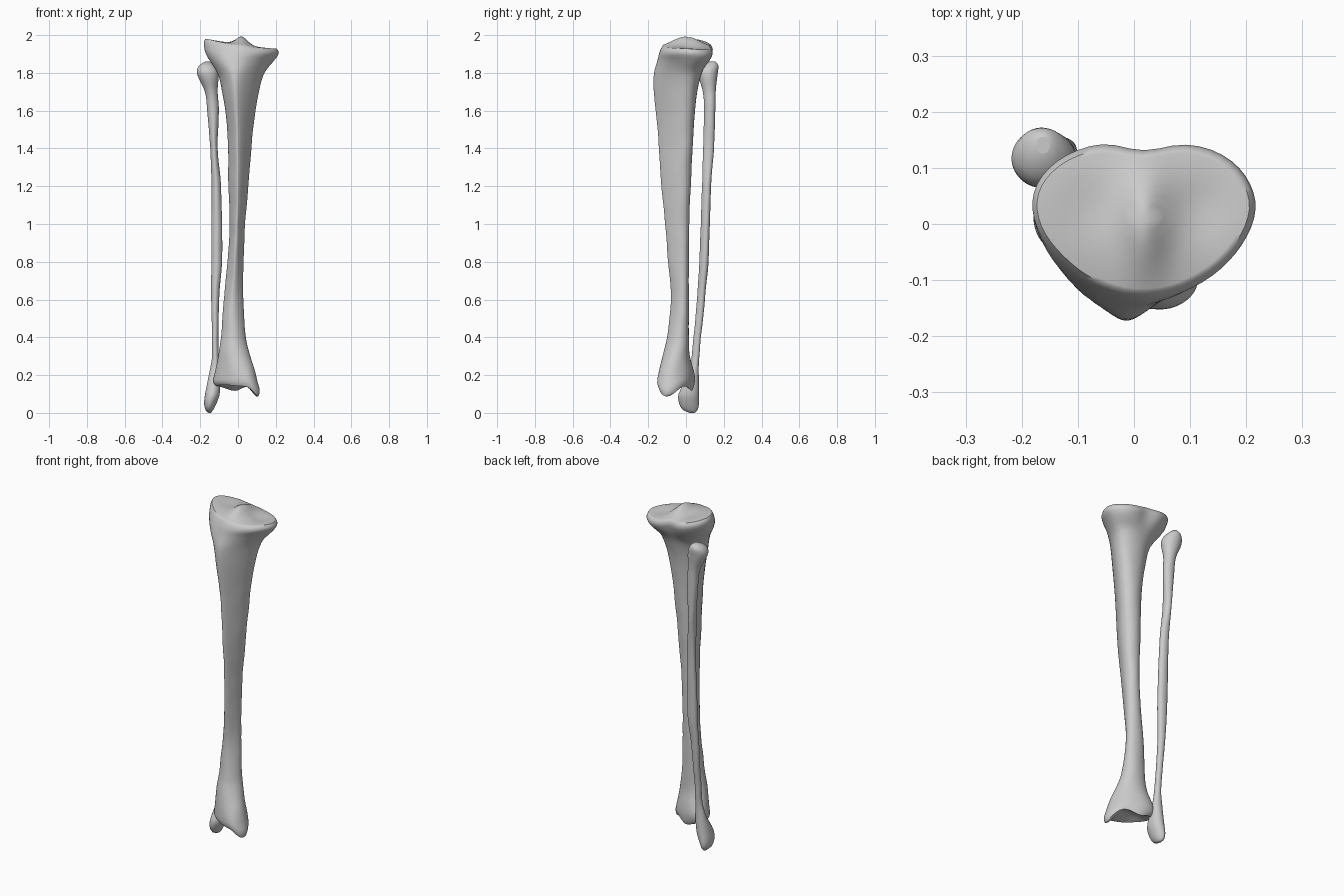
import bpy
import bmesh
import math
from mathutils import Vector, noise

SEGMENTS = 56
STEP = 0.02
CAP_SCALES = (0.96, 0.88, 0.76, 0.62, 0.48, 0.34, 0.2, 0.08)

cube = bpy.data.objects.get("Cube")
if cube:
    bpy.data.objects.remove(cube, do_unlink=True)

bone_grey = bpy.data.materials.new("bone grey")
bone_grey.use_nodes = True
colour = (0.6, 0.6, 0.6, 1)
bone_grey.diffuse_color = colour
bone_grey.node_tree.nodes["Principled BSDF"].inputs["Base Color"].default_value = colour


def smoothstep(low, high, value):
    t = min(max((value - low) / (high - low), 0), 1)
    return t * t * (3 - 2 * t)


def bump(x, y, centre_x, centre_y, radius_x, radius_y):
    """Soft round hill of height one."""
    return math.exp(-((x - centre_x) / radius_x) ** 2 - ((y - centre_y) / radius_y) ** 2)


def slope(rows, i, column):
    a, b = rows[max(i - 1, 0)], rows[min(i + 1, len(rows) - 1)]
    return (b[column] - a[column]) / (b[0] - a[0])


def refine(rows):
    """Fill in smooth sections between the measured ones."""
    result = []
    for i in range(len(rows) - 1):
        a, b = rows[i], rows[i + 1]
        span = b[0] - a[0]
        count = max(2, math.ceil(span / STEP))
        for j in range(count):
            t = j / count
            section = [a[0] + span * t]
            for c in range(1, len(a)):
                blend = t * t * (3 - 2 * t)
                pull = (t ** 3 - 2 * t * t + t) * slope(rows, i, c)
                push = (t ** 3 - t * t) * slope(rows, i + 1, c)
                section.append(a[c] + (b[c] - a[c]) * blend + span * (pull + push))
            result.append(section)
    return result + [list(rows[-1])]


def fit(values, low, high):
    small, large = min(values), max(values)
    return [low + (v - small) / (large - small) * (high - low) for v in values]


def outline(section, shape):
    """Rounded triangle pointing forward, fitted to the section's bounds."""
    z, left, right, front, back, taper, crest = section
    xs, ys = [], []
    for i in range(SEGMENTS):
        angle = math.tau * i / SEGMENTS
        x, y = math.cos(angle), math.sin(angle)
        forward = (1 - y) / 2
        x = x * (1 - taper * forward) + crest * forward
        y = shape(x, y, z)
        xs.append(x)
        ys.append(y)
    return list(zip(fit(xs, left, right), fit(ys, front, back)))


def loft(name, rows, shape, warp):
    """Skin the sections, close both ends and shape the end surfaces."""
    sections = refine(rows)
    rings = [(s[0], outline(s, shape)) for s in sections]

    def cap(ring):
        z, points = ring
        cx = sum(p[0] for p in points) / SEGMENTS
        cy = sum(p[1] for p in points) / SEGMENTS
        return [(z, [(cx + (x - cx) * s, cy + (y - cy) * s) for x, y in points])
                for s in CAP_SCALES]

    rings = cap(rings[0])[::-1] + rings + cap(rings[-1])
    bm = bmesh.new()
    loops = []
    for z, points in rings:
        loop = []
        for x, y in points:
            wobble = 0.002 * noise.noise(Vector((x * 14, y * 14, z * 9)))
            loop.append(bm.verts.new((x + wobble, y + wobble, warp(x, y, z))))
        loops.append(loop)
    for lower, upper in zip(loops, loops[1:]):
        for i in range(SEGMENTS):
            j = (i + 1) % SEGMENTS
            bm.faces.new((lower[i], lower[j], upper[j], upper[i]))
    bm.faces.new(loops[0][::-1])
    bm.faces.new(loops[-1])
    bmesh.ops.recalc_face_normals(bm, faces=bm.faces)
    mesh = bpy.data.meshes.new(name)
    bm.to_mesh(mesh)
    bm.free()
    mesh.materials.append(bone_grey)
    bone = bpy.data.objects.new(name, mesh)
    bpy.context.collection.objects.link(bone)
    bpy.ops.object.select_all(action="DESELECT")
    bone.select_set(True)
    bpy.context.view_layer.objects.active = bone
    bpy.ops.object.shade_smooth_by_angle(angle=math.radians(50))
    return bone


# Shin bone: skewed ankle end, three-sided shaft, notched knee end
def shin_shape(x, y, z):
    skew = 0.5 * (1 - smoothstep(0.15, 0.4, z))
    notch = 0.16 * smoothstep(1.8, 1.93, z) * bump(x, y, 0, 1, 0.25, 0.7)
    return y - skew * x - notch


def shin_warp(x, y, z):
    knee = smoothstep(1.78, 1.93, z)
    ankle = 1 - smoothstep(0.13, 0.26, z)
    plateau = 0.007 - 0.14 * x - 0.9 * y * y
    plateau += 0.038 * bump(x, y, 0.02, 0.0, 0.04, 0.09)
    plateau -= 0.012 * bump(x, y, 0.12, 0.03, 0.05, 0.06)
    plateau -= 0.008 * bump(x, y, -0.08, 0.03, 0.05, 0.06)
    socket = 0.025 * bump(x, y, -0.02, -0.05, 0.07, 0.06)
    ankle_knob = 0.055 * bump(x, y, 0.1, -0.1, 0.035, 0.06)
    back_lip = 0.03 * bump(x, y, -0.01, 0.04, 0.06, 0.04)
    return z + knee * plateau + ankle * (socket - ankle_knob - back_lip)


# Columns: height, left, right, front, back, forward taper, crest offset
shin_rows = [
    (.14, -.115, .11, -.145, .035, .1, 0),
    (.16, -.13, .115, -.152, .045, .1, 0),
    (.2, -.125, .1, -.148, .048, .1, 0),
    (.3, -.105, .065, -.125, .02, .2, 0),
    (.4, -.09, .042, -.1, .015, .3, 0),
    (.6, -.075, .028, -.08, .015, .5, -.1),
    (.8, -.055, .03, -.095, .015, .6, -.1),
    (1, -.045, .038, -.11, .017, .6, -.1),
    (1.2, -.05, .055, -.13, .025, .65, -.1),
    (1.5, -.057, .08, -.15, .04, .65, -.25),
    (1.7, -.085, .11, -.17, .06, .6, -.3),
    (1.8, -.11, .14, -.17, .085, .55, -.3),
    (1.88, -.17, .19, -.15, .125, .4, -.15),
    (1.93, -.18, .216, -.135, .142, .3, 0),
    (1.95, -.172, .205, -.12, .132, .3, 0),
]
loft("shin_bone", shin_rows, shin_shape, shin_warp)


# Calf bone: slender shaft with a knobbed head and a pointed ankle end
def calf_shape(x, y, z):
    return y


def calf_warp(x, y, z):
    return z


calf_rows = [
    (0, -.157, -.145, .02, .045, 0, 0),
    (.015, -.172, -.132, -.015, .062, 0, 0),
    (.05, -.18, -.115, -.036, .07, 0, 0),
    (.1, -.175, -.097, -.038, .07, .1, 0),
    (.2, -.155, -.095, .012, .067, .2, 0),
    (.3, -.138, -.103, .03, .07, .3, 0),
    (.6, -.142, -.1, .058, .1, .4, 0),
    (.8, -.142, -.085, .07, .118, .4, 0),
    (1.2, -.14, -.09, .085, .133, .4, 0),
    (1.4, -.148, -.108, .09, .148, .3, 0),
    (1.6, -.163, -.102, .095, .155, .2, 0),
    (1.7, -.175, -.108, .09, .158, .1, 0),
    (1.8, -.218, -.105, .064, .168, 0, 0),
    (1.84, -.205, -.125, .085, .17, 0, 0),
    (1.86, -.175, -.15, .125, .155, 0, 0),
]
loft("calf_bone", calf_rows, calf_shape, calf_warp)
